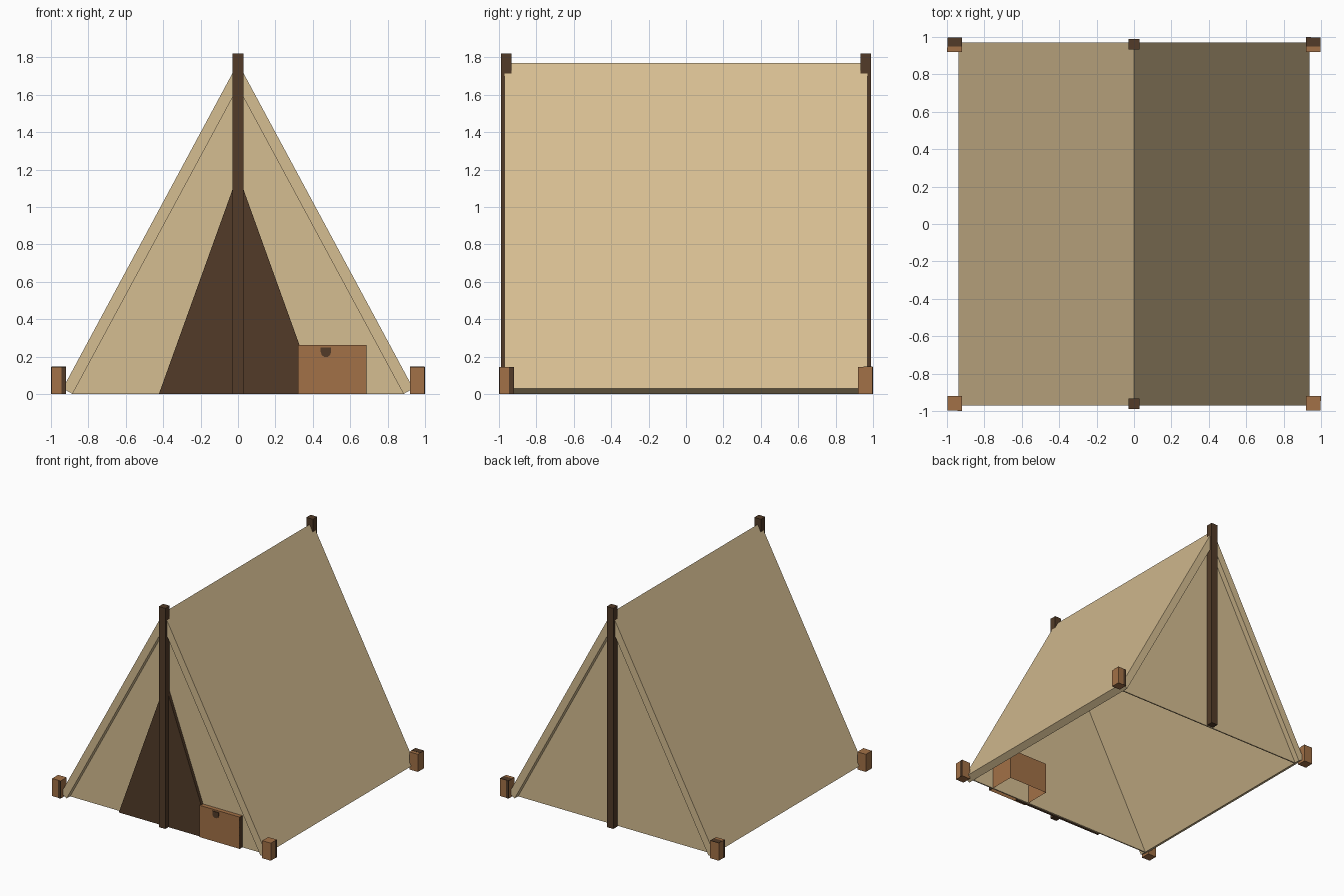
import bpy, bmesh, math
from mathutils import Matrix

if "Cube" in bpy.data.objects:
    bpy.data.objects.remove(bpy.data.objects["Cube"])


def material(name, rgb):
    lin = [(c / 255 / 12.92) if c < 11 else ((c / 255 + 0.055) / 1.055) ** 2.4 for c in rgb]
    m = bpy.data.materials.new(name)
    m.diffuse_color = (*lin, 1.0)
    m.use_nodes = True
    m.node_tree.nodes["Principled BSDF"].inputs["Base Color"].default_value = m.diffuse_color
    return m


CANVAS = material("tan_canvas", (213, 189, 145))
WOOD = material("warm_wood", (162, 113, 71))
DARK = material("dark_wood", (82, 59, 40))


def finish(name, bm, mat, matrix=None):
    bmesh.ops.recalc_face_normals(bm, faces=bm.faces)
    mesh = bpy.data.meshes.new(name)
    if matrix:
        bm.transform(matrix)
    bm.to_mesh(mesh)
    bm.free()
    mesh.materials.append(mat)
    obj = bpy.data.objects.new(name, mesh)
    bpy.context.collection.objects.link(obj)
    return obj


def prism(name, profile, y0, y1, mat):
    """Extrude an (x, z) outline along y."""
    bm = bmesh.new()
    face = bm.faces.new([bm.verts.new((x, y0, z)) for x, z in profile])
    ext = bmesh.ops.extrude_face_region(bm, geom=[face])
    bmesh.ops.translate(bm, vec=(0, y1 - y0, 0),
                        verts=[v for v in ext["geom"] if isinstance(v, bmesh.types.BMVert)])
    if face.is_valid and not any(len(e.link_faces) < 2 for e in face.edges):
        pass
    else:
        bm.faces.new([v for v in face.verts]) if not face.is_valid else None
    return finish(name, bm, mat)


def box(name, lo, hi, mat, matrix=None, open_bottom=False):
    bm = bmesh.new()
    bmesh.ops.create_cube(bm, size=1)
    for v in bm.verts:
        v.co = [(lo[i] + hi[i]) / 2 + v.co[i] * (hi[i] - lo[i]) for i in range(3)]
    if open_bottom:
        bm.normal_update()
        bmesh.ops.delete(bm, geom=[f for f in bm.faces if f.normal.z < -0.9], context="FACES_ONLY")
    return finish(name, bm, mat, matrix)


# Roof: two thick sloping sheets joined at the ridge, open underneath
prism("canvas_roof", [(0, 1.77), (0.937, 0.03), (0.885, 0), (0, 1.64), (-0.885, 0), (-0.937, 0.03)],
      -0.97, 0.97, CANVAS)

# Recessed triangular end walls and the tall poles in front of them
for end, s in (("front", -1), ("back", 1)):
    prism(end + "_wall", [(-0.888, 0), (0.888, 0), (0, 1.645)], s * 0.925, s * 0.915, CANVAS)
    ys = sorted((s * 0.99, s * 0.933))
    box(end + "_pole", (-0.03, ys[0], 0), (0.03, ys[1], 1.82), DARK)

# Door opening
prism("door_flap", [(-0.423, 0), (0.423, 0), (0, 1.175)], -0.95, -0.92, DARK)

# Corner pegs, each with a dark strip on one outer face
for i, corner in enumerate(("front_left", "front_right", "back_right", "back_left")):
    turn = Matrix.Rotation(i * math.pi / 2, 4, "Z")
    box(corner + "_peg", (-0.998, -0.998, 0), (-0.92, -0.92, 0.145), WOOD, turn)
    box(corner + "_peg_strip", (-0.945, -1.0, 0), (-0.9195, -0.996, 0.145), DARK, turn)
for side, x in (("left", -0.959), ("right", 0.959)):
    box("back_" + side + "_peg_cap", (x - 0.039, 0.95, 0.143), (x + 0.039, 0.998, 0.147), DARK)

# Chest poking through the front wall, with a dark outer end
box("chest", (0.32, -0.96, 0), (0.685, -0.70, 0.262), WOOD, open_bottom=True)
box("chest_end_plate", (0.683, -0.96, 0), (0.688, -0.925, 0.262), DARK)

# Chest latch: flat top, rounded bottom
arc = [(0.47 + 0.028 * math.cos(a), 0.225 + 0.028 * math.sin(a))
       for a in (math.pi + k * math.pi / 5 for k in range(6))]
prism("chest_latch", arc + [(0.498, 0.25), (0.442, 0.25)], -0.966, -0.958, DARK)
